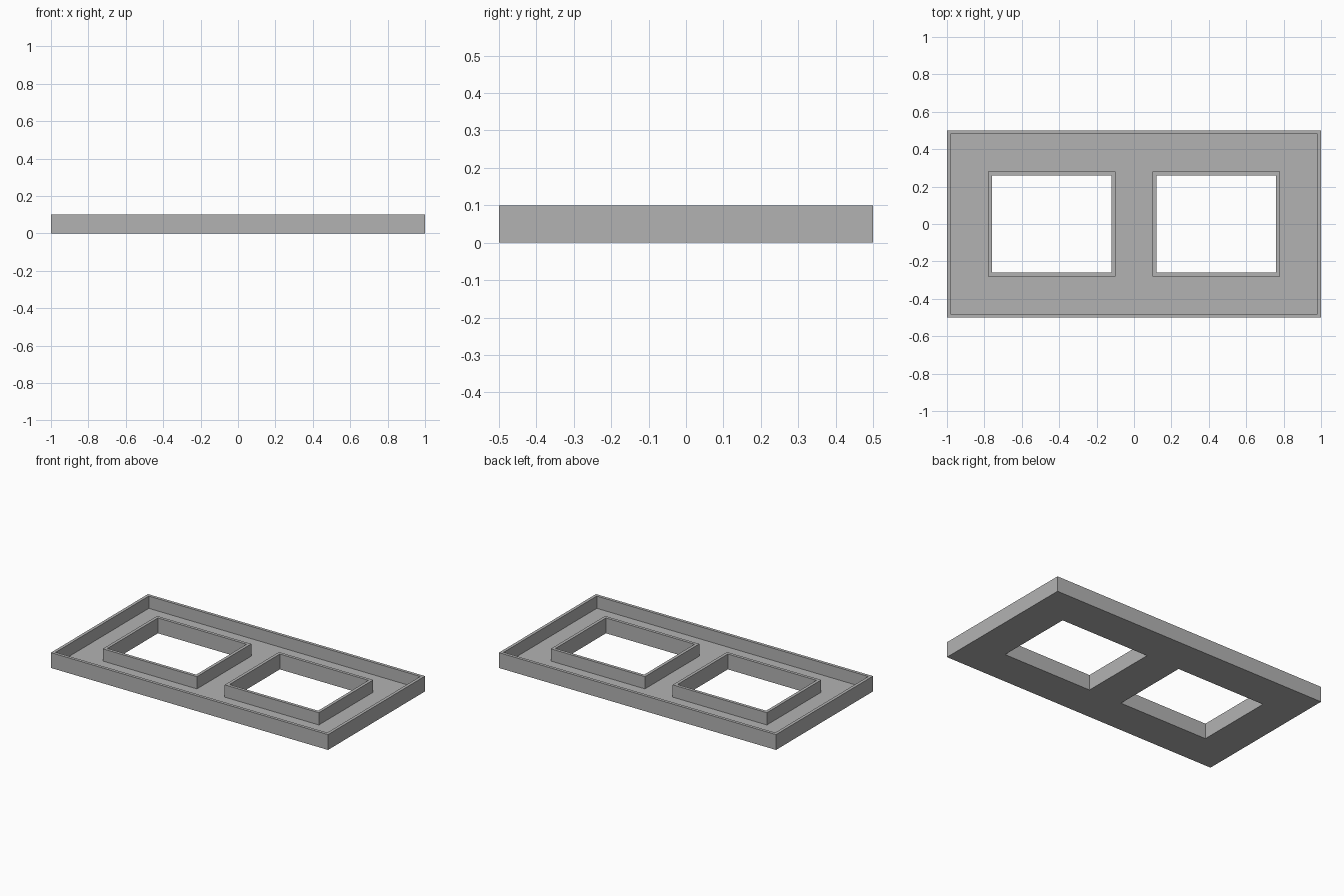
import bpy

if "Cube" in bpy.data.objects:
    bpy.data.objects.remove(bpy.data.objects["Cube"], do_unlink=True)

LENGTH, WIDTH, HEIGHT = 2.0, 1.0, 0.1
WALL = 0.02                      # rim, collar and floor thickness
OPENING = (0.64, 0.52)           # clear size of each opening
OFFSET = 0.44                    # opening centre from the middle

gray = bpy.data.materials.new("plain gray")
gray.use_nodes = True
color = (0.45, 0.45, 0.45, 1)
gray.diffuse_color = color
gray.node_tree.nodes["Principled BSDF"].inputs["Base Color"].default_value = color


def block(name, size, x, bottom, top):
    """Box with the given footprint between two heights."""
    bpy.ops.mesh.primitive_cube_add(size=1, location=(x, 0, (bottom + top) / 2))
    obj = bpy.context.object
    obj.name = name
    obj.scale = (size[0], size[1], top - bottom)
    bpy.ops.object.transform_apply(location=True, rotation=False, scale=True)
    return obj


def subtract(target, cutter):
    """Cut one solid out of another and discard the cutter."""
    cutter.hide_render = True
    mod = target.modifiers.new("cut", 'BOOLEAN')
    mod.operation = 'DIFFERENCE'
    mod.solver = 'EXACT'
    mod.object = cutter
    bpy.context.view_layer.objects.active = target
    bpy.ops.object.modifier_apply(modifier=mod.name)
    bpy.data.objects.remove(cutter, do_unlink=True)


# Shallow tray body
tray = block("tray", (LENGTH, WIDTH), 0, 0, HEIGHT)

# Cavity, leaving a collar standing around each opening
cavity = block("cavity_cutter", (LENGTH - 2 * WALL, WIDTH - 2 * WALL), 0, WALL, HEIGHT * 2)
for side in (-1, 1):
    collar_size = [s + 2 * WALL for s in OPENING]
    subtract(cavity, block("collar_cutter", collar_size, side * OFFSET, -HEIGHT, HEIGHT * 3))
subtract(tray, cavity)

# Rectangular openings right through the floor
for side in (-1, 1):
    subtract(tray, block("opening_cutter", OPENING, side * OFFSET, -HEIGHT, HEIGHT * 2))

tray.data.materials.clear()
tray.data.materials.append(gray)
for face in tray.data.polygons:
    face.material_index = 0
    face.use_smooth = False
